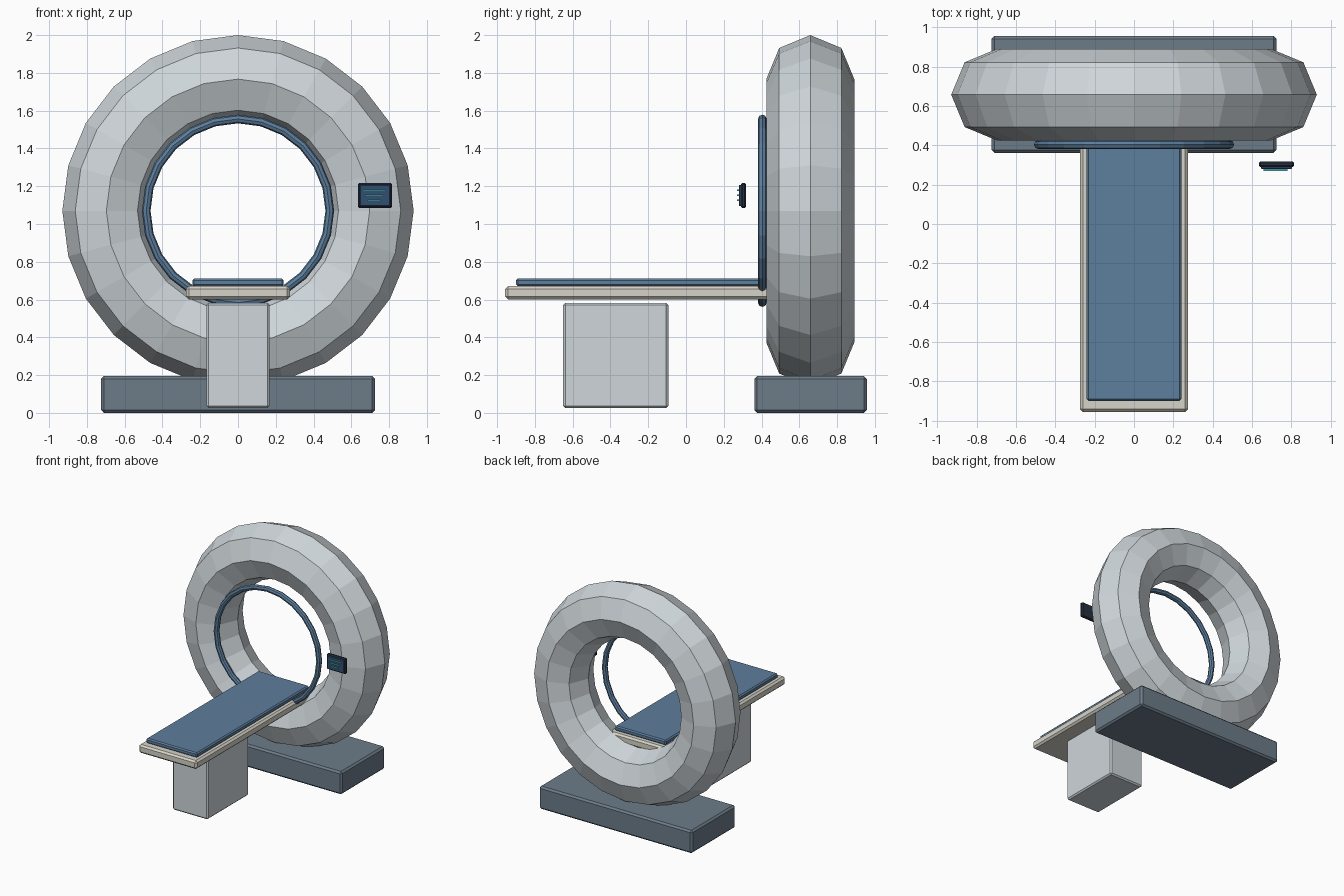
import bpy, math

if "Cube" in bpy.data.objects:
    bpy.data.objects.remove(bpy.data.objects["Cube"])


def material(name, rgb):
    m = bpy.data.materials.new(name)
    m.diffuse_color = (*rgb, 1)
    m.use_nodes = True
    m.node_tree.nodes["Principled BSDF"].inputs["Base Color"].default_value = m.diffuse_color
    return m


SHELL = material("pale_shell", (0.62, 0.67, 0.70))
SLATE = material("slate", (0.15, 0.20, 0.25))
BLUE = material("blue_pad", (0.11, 0.21, 0.34))
CREAM = material("cream", (0.68, 0.66, 0.58))
DARK = material("dark_case", (0.02, 0.03, 0.05))
SCREEN = material("screen_blue", (0.03, 0.08, 0.17))
TEAL = material("teal", (0.10, 0.55, 0.60))


def box(name, x, y, z, mat, bevel=0.0):
    """Box from (min, max) ranges with an optional chamfer."""
    ranges = (x, y, z)
    bpy.ops.mesh.primitive_cube_add(size=1, location=[(a + b) / 2 for a, b in ranges])
    ob = bpy.context.object
    ob.name = name
    ob.scale = [b - a for a, b in ranges]
    bpy.ops.object.transform_apply(location=False, rotation=False, scale=True)
    ob.data.materials.append(mat)
    if bevel:
        mod = ob.modifiers.new("chamfer", 'BEVEL')
        mod.width = bevel
        mod.segments = 1
    return ob


def ring(name, y, major, minor, mat):
    """Faceted torus standing upright around the bore axis."""
    bpy.ops.mesh.primitive_torus_add(
        major_segments=24, minor_segments=8, major_radius=major, minor_radius=minor,
        location=(0, y, 1.07), rotation=(math.pi / 2, 0, 0))
    ob = bpy.context.object
    ob.name = name
    ob.data.materials.append(mat)
    return ob


# Scanner ring, bore trim and floor base
ring("gantry_ring", 0.658, 0.697, 0.233, SHELL)
ring("bore_trim", 0.404, 0.486, 0.023, BLUE)
box("gantry_base", (-0.725, 0.725), (0.362, 0.957), (0.0, 0.195), SLATE, 0.015)

# Patient table
box("table_pedestal", (-0.167, 0.167), (-0.65, -0.093), (0.025, 0.583), SHELL, 0.012)
box("table_top", (-0.275, 0.275), (-0.957, 0.66), (0.60, 0.672), CREAM, 0.015)
box("table_pad", (-0.242, 0.242), (-0.90, 0.62), (0.67, 0.712), BLUE, 0.01)

# Control panel
PX, PZ = 0.725, 1.151
box("panel_case", (PX - 0.09, PX + 0.09), (0.29, 0.318), (PZ - 0.067, PZ + 0.067), DARK, 0.008)
box("panel_screen", (PX - 0.079, PX + 0.079), (0.28, 0.295), (PZ - 0.056, PZ + 0.056), SCREEN, 0.003)
for i, half in enumerate((0.06, 0.047, 0.034)):
    z = PZ + 0.028 - i * 0.027
    box(f"panel_line_{i + 1}", (PX - 0.005 - half, PX - 0.005 + half),
        (0.27, 0.283), (z - 0.004, z + 0.004), TEAL)
